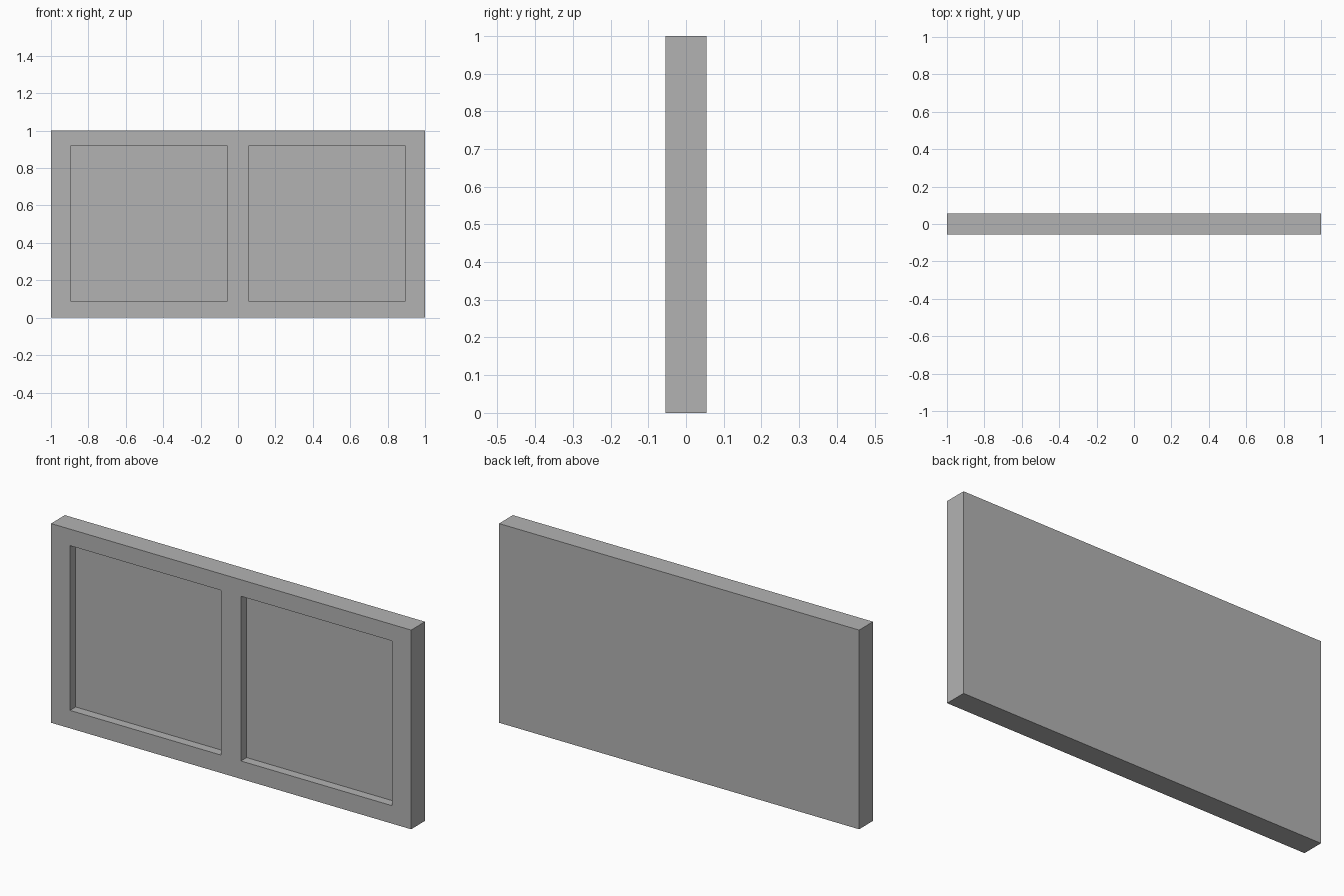
import bpy
import bmesh
from mathutils import Vector

cube = bpy.data.objects.get("Cube")
if cube:
    bpy.data.objects.remove(cube, do_unlink=True)

GREY = (0.45, 0.45, 0.45, 1)
mat = bpy.data.materials.new("plain grey")
mat.use_nodes = True
mat.diffuse_color = GREY
mat.node_tree.nodes["Principled BSDF"].inputs["Base Color"].default_value = GREY

HALF_DEPTH = 0.055
RECESS = 0.045
xs = [-1, -0.895, -0.055, 0.055, 0.895, 1]
zs = [0, 0.09, 0.917, 1]

# Solid slab
bm = bmesh.new()
bmesh.ops.create_cube(bm, size=1)
for v in bm.verts:
    v.co = Vector((v.co.x * 2, v.co.y * 2 * HALF_DEPTH, v.co.z + 0.5))


def cut_front(position, normal):
    """Split only the front faces along a plane."""
    front = [f for f in bm.faces if f.normal.y < -0.9]
    geom = front + list({e for f in front for e in f.edges})
    geom += list({v for f in front for v in f.verts})
    bmesh.ops.bisect_plane(bm, geom=geom, plane_co=position, plane_no=normal)
    bm.normal_update()


# Frame lines on the front
for x in xs[1:-1]:
    cut_front((x, 0, 0), (1, 0, 0))
for z in zs[1:-1]:
    cut_front((0, 0, z), (0, 0, 1))

# Two recessed panels pushed back into the slab
panels = [f for f in bm.faces if f.normal.y < -0.9
          and xs[3] < abs(f.calc_center_median().x) < xs[4]
          and zs[1] < f.calc_center_median().z < zs[2]]
for panel in panels:
    result = bmesh.ops.extrude_discrete_faces(bm, faces=[panel])["faces"][0]
    bmesh.ops.translate(bm, verts=result.verts, vec=(0, RECESS, 0))

bmesh.ops.recalc_face_normals(bm, faces=bm.faces)
mesh = bpy.data.meshes.new("recessed_panel")
bm.to_mesh(mesh)
bm.free()
mesh.materials.append(mat)
panel_object = bpy.data.objects.new("recessed_panel", mesh)
bpy.context.collection.objects.link(panel_object)
